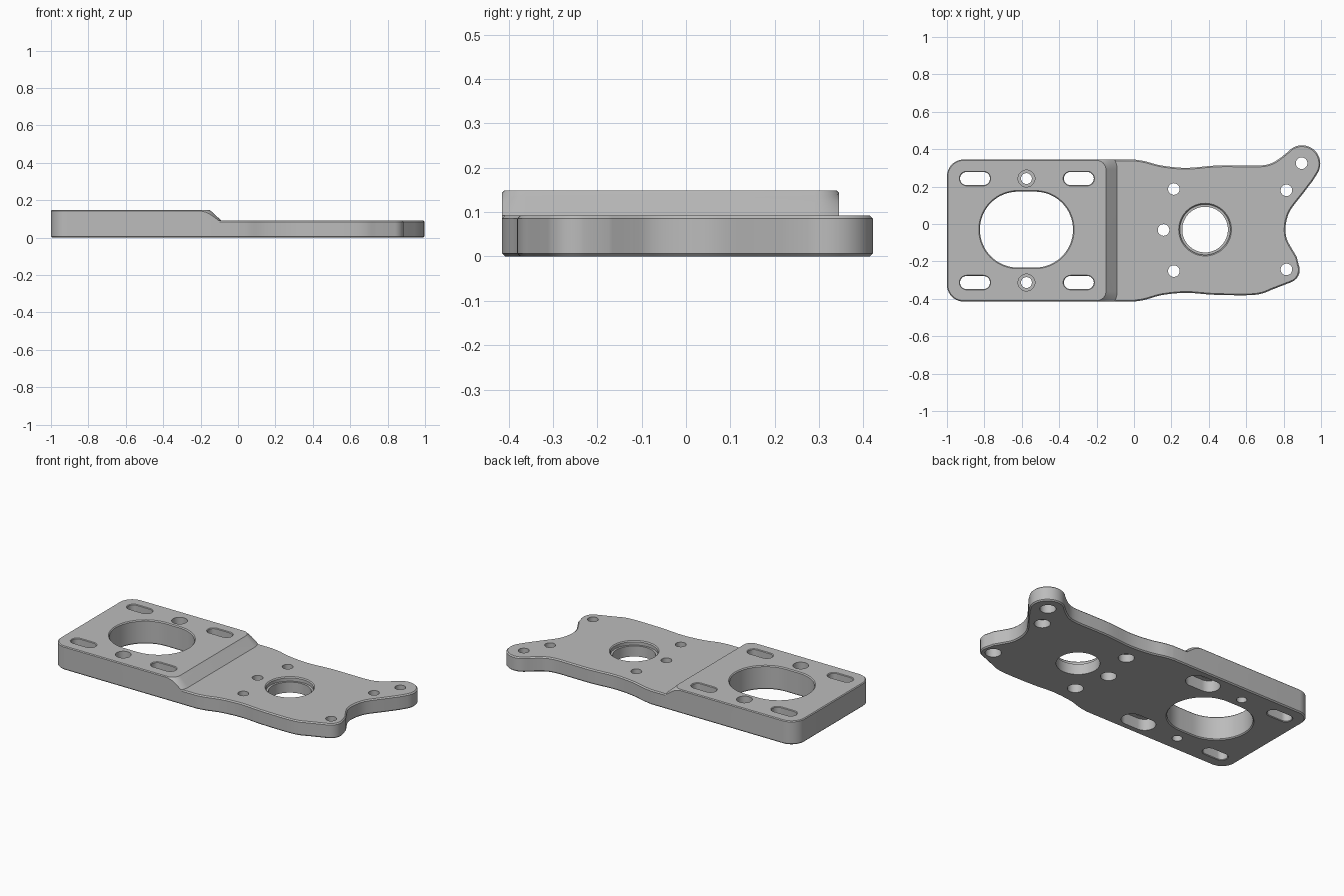
import bpy, bmesh
from math import pi, cos, sin, asin, radians
from mathutils import Vector

if "Cube" in bpy.data.objects:
    bpy.data.objects.remove(bpy.data.objects["Cube"])

grey = bpy.data.materials.new("machined_grey")
grey.use_nodes = True
colour = (0.5, 0.5, 0.5, 1)
grey.diffuse_color = colour
grey.node_tree.nodes["Principled BSDF"].inputs["Base Color"].default_value = colour

LEFT, BACK, FRONT, MID = -1.0, 0.345, -0.415, -0.035
LOW, HIGH, EDGE = 0.092, 0.148, 0.007


def arc(cx, cy, r, a0, a1, n=10):
    """Points on an arc, angles in degrees."""
    return [Vector((cx + r * cos(radians(a0 + (a1 - a0) * i / n)),
                    cy + r * sin(radians(a0 + (a1 - a0) * i / n)))) for i in range(n + 1)]


def spline(points, n=5):
    """Smooth curve through the points."""
    p = [Vector(q) for q in points]
    p = [2 * p[0] - p[1]] + p + [2 * p[-1] - p[-2]]
    out = []
    for a, b, c, d in zip(p, p[1:], p[2:], p[3:]):
        for i in range(n):
            t = i / n
            out.append(0.5 * (2 * b + (c - a) * t + (2 * a - 5 * b + 4 * c - d) * t * t
                              + (3 * b - a - 3 * c + d) * t ** 3))
    return out + [p[-2]]


def inset(ring, d, limit=-9):
    """Move a counter-clockwise ring inward where x is beyond the limit."""
    out = []
    for i, p in enumerate(ring):
        t = (ring[(i + 1) % len(ring)] - ring[i - 1]).normalized()
        out.append(p + Vector((-t.y, t.x)) * (d if p.x > limit else 0))
    return out


def loft(bm, rings):
    """Closed solid through (ring, z) sections, bottom to top."""
    loops = [[bm.verts.new((p.x, p.y, z)) for p in ring] for ring, z in rings]
    n = len(loops[0])
    for a, b in zip(loops, loops[1:]):
        for i in range(n):
            j = (i + 1) % n
            bm.faces.new((a[i], a[j], b[j], b[i]))
    bm.faces.new(loops[0][::-1])
    bm.faces.new(loops[-1])


def finish(bm, name):
    mesh = bpy.data.meshes.new(name)
    bm.to_mesh(mesh)
    bm.free()
    mesh.materials.append(grey)
    obj = bpy.data.objects.new(name, mesh)
    bpy.context.collection.objects.link(obj)
    return obj


# Rounded corners at the motor end
R = 0.09
left_end = (arc(LEFT + R, BACK - R, R, 90, 180) + arc(LEFT + R, FRONT + R, R, 180, 270))

# Contoured base plate: waist, two ears and a scooped end
front_side = spline([(0, FRONT), (0.06, -0.405), (0.15, -0.38), (0.28, -0.368), (0.42, -0.378),
                     (0.6, -0.381), (0.68, -0.373), (0.74, -0.35)])
small_ear = arc(0.815, -0.245, 0.071, -70, 22)
scoop = spline([(0.87, -0.175), (0.84, -0.125), (0.817, -0.08), (0.81, -0.03), (0.817, 0.025),
                (0.84, 0.08), (0.9, 0.158), (0.955, 0.23)])
big_ear = arc(0.898, 0.323, 0.098, -30, 140, 16)
back_side = spline([(0.785, 0.355), (0.74, 0.327), (0.68, 0.313), (0.56, 0.313), (0.43, 0.312),
                    (0.28, 0.3), (0.15, 0.312), (0.06, 0.335), (0, BACK)])
outline = (left_end + [Vector((-0.105, FRONT)), Vector((-0.095, FRONT))] + front_side + small_ear
           + scoop + big_ear + back_side + [Vector((-0.095, BACK)), Vector((-0.105, BACK))])
bm = bmesh.new()
loft(bm, [(inset(outline, EDGE), 0), (outline, EDGE), (outline, LOW - EDGE),
          (inset(outline, EDGE, -0.1), LOW)])
plate = finish(bm, "mounting_plate")

# Raised motor pad with a sloped end that wraps round its corners
C = 0.055


def pad_ring(grow):
    r = C + grow
    a = 180 / pi * asin(C / r)
    return (left_end + arc(-0.2, FRONT + C, r, -a, 0, 8) + arc(-0.2, BACK - C, r, 0, a, 8))


bm = bmesh.new()
steps = 6
sections = [(pad_ring(C * (1 - i / steps)), LOW + (HIGH - LOW - 0.005) * i / steps)
            for i in range(steps + 1)]
loft(bm, sections + [(inset(pad_ring(0), 0.005), HIGH)])
pad = finish(bm, "raised_pad")

# Cutters for all the holes
bm = bmesh.new()


def hole(x, y, levels, half=0.0, n=20):
    """Round or slotted hole; levels are (radius, z) from bottom to top."""
    loft(bm, [(arc(x + half, y, r, -90, 90, n)[:None if half else -1]
               + arc(x - half, y, r, 90, 270, n)[:None if half else -1], z) for r, z in levels])


def through(r, top, e=0.006):
    """Straight hole with small chamfers at both mouths."""
    return [(r + e, -0.02), (r + e, 0), (r, e), (r, top - e), (r + e, top), (r + e, top + 0.02)]


hole(-0.575, -0.03, through(0.203, HIGH), 0.046, 32)
hole(0.38, -0.03, [(0.122, -0.02), (0.122, 0.066), (0.135, 0.066), (0.135, LOW - 0.006),
                   (0.141, LOW), (0.141, LOW + 0.02)], n=32)
for side in (-1, 1):
    y = MID + side * 0.278
    # Outer slots, inner slots with pockets beneath, and counterbored screw holes
    hole(-0.85, y, through(0.035, HIGH, 0.004), 0.045)
    hole(-0.295, y, [(0.062, -0.02), (0.062, 0.07), (0.035, 0.07), (0.035, HIGH - 0.004),
                     (0.039, HIGH), (0.039, HIGH + 0.02)], 0.045)
    hole(-0.575, y, [(0.029, -0.02), (0.029, 0.07), (0.045, 0.07), (0.045, HIGH + 0.02)])
# Small holes counterbored from beneath
for x, y in [(0.213, 0.187), (0.158, -0.032), (0.213, -0.252),
             (0.815, 0.18), (0.815, -0.243), (0.896, 0.325)]:
    hole(x, y, [(0.045, -0.02), (0.045, 0.05), (0.031, 0.05), (0.031, LOW + 0.02)])
cutter = finish(bm, "hole_cutter")
cutter.hide_render = True

# Join the pad, cut the holes and shade
bpy.context.view_layer.objects.active = plate
for helper, operation in ((pad, "UNION"), (cutter, "DIFFERENCE")):
    mod = plate.modifiers.new(operation.title(), "BOOLEAN")
    mod.operation, mod.solver, mod.object = operation, "EXACT", helper
    bpy.ops.object.modifier_apply(modifier=mod.name)
    bpy.data.objects.remove(helper)
bpy.ops.object.select_all(action="DESELECT")
plate.select_set(True)
bpy.ops.object.shade_smooth_by_angle(angle=radians(30))
